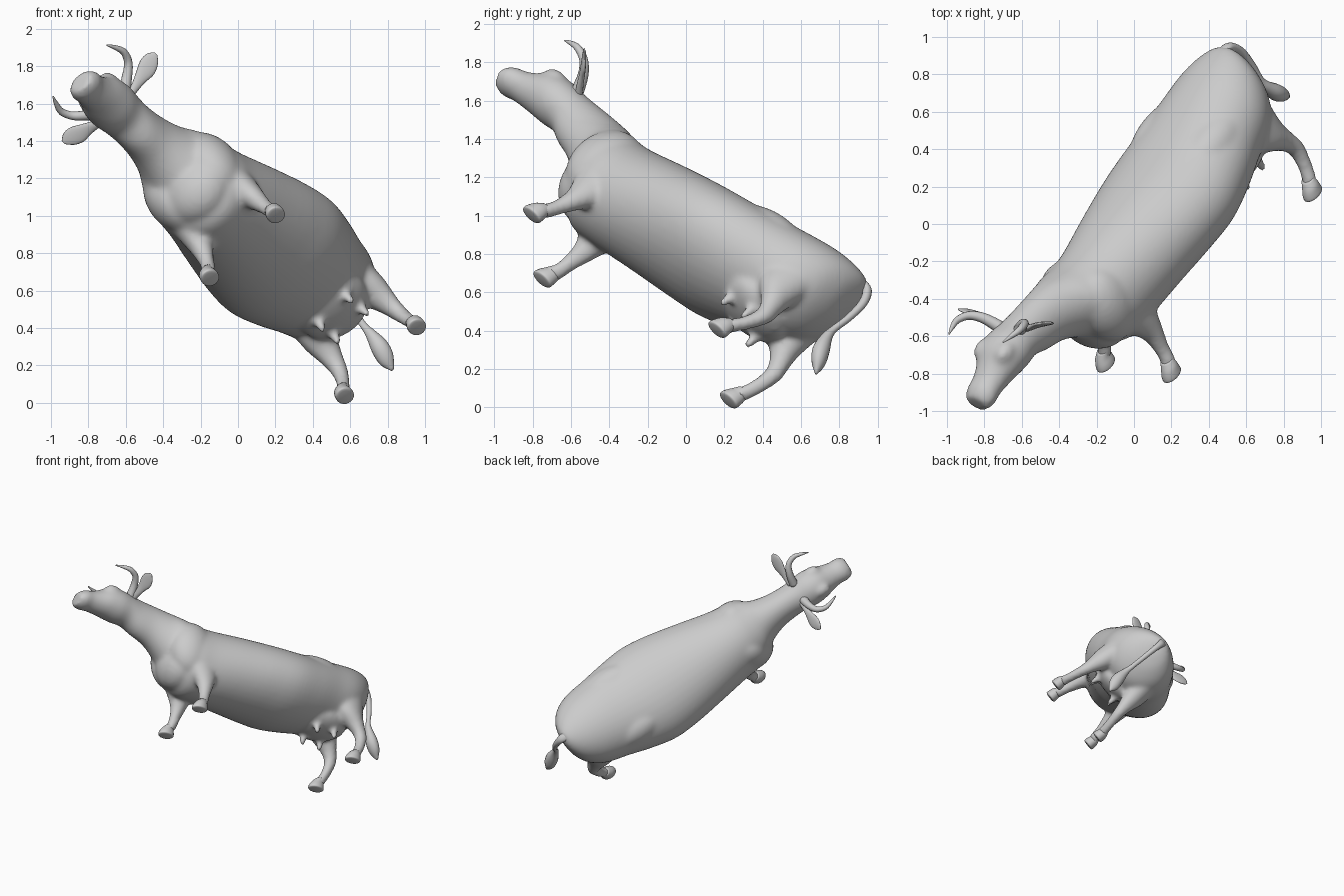
import bpy, bmesh, math
from mathutils import Vector, Matrix

if "Cube" in bpy.data.objects:
    bpy.data.objects.remove(bpy.data.objects["Cube"])

# Animal frame: a = forward, b = to its left, c = towards its back
F = Vector((-0.54, -0.71, 0.45)).normalized()
S = Vector((0.71, -0.12, 0.69))
S = (S - F * S.dot(F)).normalized()
U = F.cross(S)
POSE = Matrix.Translation(S * 0.68) @ Matrix((F, S, U)).transposed().to_4x4()
A, B, C = Vector((1, 0, 0)), Vector((0, 1, 0)), Vector((0, 0, 1))


def resample(rows, steps=4):
    """Catmull-Rom through all columns."""
    out = []
    for i in range(len(rows) - 1):
        p0, p1, p2, p3 = (rows[max(0, min(len(rows) - 1, i + k))] for k in (-1, 0, 1, 2))
        for j in range(steps):
            t = j / steps
            out.append([0.5 * (2 * q + (r - p) * t + (2 * p - 5 * q + 4 * r - s) * t * t
                               + (3 * q - p - 3 * r + s) * t ** 3)
                        for p, q, r, s in zip(p0, p1, p2, p3)])
    return out + [list(rows[-1])]


def loft(bm, rows, u, v, n=24):
    """Closed loft of ellipses; rows are (a, b, c, radius_u, radius_v)."""
    rings = []
    for a, b, c, ru, rv in resample(rows):
        o = Vector((a, b, c))
        rings.append([bm.verts.new(o + u * (ru * math.cos(2 * math.pi * k / n))
                                   + v * (rv * math.sin(2 * math.pi * k / n))) for k in range(n)])
    for r, q in zip(rings, rings[1:]):
        for k in range(n):
            bm.faces.new((r[k], r[(k + 1) % n], q[(k + 1) % n], q[k]))
    bm.faces.new(rings[0][::-1])
    bm.faces.new(rings[-1])


def ball(bm, centre, radii):
    m = Matrix.Translation(centre) @ Matrix.Diagonal((*radii, 1))
    bmesh.ops.create_uvsphere(bm, u_segments=24, v_segments=16, radius=1, matrix=m)


def finish(bm, name, voxel=None):
    bmesh.ops.recalc_face_normals(bm, faces=bm.faces)
    bm.transform(POSE)
    me = bpy.data.meshes.new(name)
    bm.to_mesh(me)
    bm.free()
    for p in me.polygons:
        p.use_smooth = True
    ob = bpy.data.objects.new(name, me)
    bpy.context.collection.objects.link(ob)
    if voxel:
        r = ob.modifiers.new("Blend", 'REMESH')
        r.mode, r.voxel_size, r.use_smooth_shade = 'VOXEL', voxel, True
        s = ob.modifiers.new("Soften", 'SMOOTH')
        s.factor, s.iterations = 0.5, 14
    return ob


def flip(rows, side):
    return [(r[0], r[1] * side, *r[2:]) for r in rows]


# Trunk, neck and head: (a, c, half width, half height)
TRUNK = [(-.665, .72, .05, .06), (-.64, .67, .14, .15), (-.57, .61, .235, .225),
         (-.45, .57, .30, .265), (-.28, .54, .335, .275), (-.1, .505, .375, .28),
         (.1, .48, .405, .285), (.3, .475, .39, .285), (.55, .47, .345, .285),
         (.8, .46, .295, .285), (.94, .47, .275, .285), (1.04, .53, .24, .25),
         (1.13, .60, .175, .205), (1.25, .66, .137, .165), (1.38, .695, .125, .145),
         (1.47, .725, .13, .125), (1.56, .735, .14, .13), (1.65, .735, .13, .12),
         (1.73, .715, .104, .095), (1.80, .70, .092, .078), (1.86, .69, .095, .075),
         (1.912, .68, .07, .052)]
FRONT_LEG = [(.90, .15, .42, .15, .11), (.855, .17, .29, .115, .088), (.845, .195, .18, .067, .06),
             (.86, .215, .08, .045, .043), (.875, .23, .02, .042, .042), (.895, .24, -.03, .046, .046)]
HIND_LEG = [(-.41, .17, .50, .16, .11), (-.44, .19, .36, .12, .095), (-.505, .208, .26, .07, .063),
            (-.54, .222, .18, .05, .047), (-.525, .24, .09, .042, .04),
            (-.495, .255, .02, .042, .04), (-.465, .265, -.03, .045, .045)]

bm = bmesh.new()
loft(bm, [(a, 0, c, w, h) for a, c, w, h in TRUNK], B, C, 40)
ball(bm, (.98, 0, .41), (.16, .21, .20))             # brisket
ball(bm, (-.28, 0, .32), (.23, .21, .10))            # udder
for side in (1, -1):
    loft(bm, flip(FRONT_LEG, side), A, B)
    loft(bm, flip(HIND_LEG, side), A, B)
    ball(bm, (.95, .13 * side, .49), (.18, .15, .225))   # shoulder
    ball(bm, (-.13, .19 * side, .62), (.26, .135, .13))  # hip bone
    ball(bm, (1.63, .075 * side, .80), (.075, .053, .055))  # brow
    for a in (-.22, -.37):                               # teats
        loft(bm, flip([(a, .10, .27, .035, .035), (a, .105, .21, .027, .027),
                       (a, .11, .165, .02, .02)], side), A, B, 12)
finish(bm, "body", 0.014)

# Hooves, ears and horns on both sides
for side, label in ((1, "left"), (-1, "right")):
    for leg, a, b in (("front", .905, .245), ("hind", -.46, .268)):
        bm = bmesh.new()
        loft(bm, flip([(a - .015, b - .008, .01, .036, .036), (a - .002, b, -.02, .05, .043),
                       (a + .006, b, -.05, .06, .048), (a + .01, b, -.075, .062, .048),
                       (a + .01, b, -.082, .045, .036)], side), A, B, 20)
        finish(bm, f"{leg}_hoof_{label}")

    bm = bmesh.new()
    loft(bm, flip([(1.45, .08, .80, .02, .022), (1.45, .14, .82, .018, .024),
                   (1.45, .20, .845, .015, .036), (1.45, .26, .865, .013, .052),
                   (1.452, .31, .88, .010, .042), (1.455, .345, .888, .004, .012)], side),
         (A - C).normalized(), (A + C).normalized(), 16)
    finish(bm, f"ear_{label}")

    # horn rings follow the outward, forward and inward curl
    bm = bmesh.new()
    path = resample([(1.475, .07, .81, .035), (1.485, .145, .88, .028), (1.515, .205, .922, .023),
                     (1.575, .232, .945, .019), (1.635, .22, .955, .013), (1.69, .20, .96, .004)])
    rings = []
    for i, p in enumerate(path):
        q0, q1 = path[max(i - 1, 0)], path[min(i + 1, len(path) - 1)]
        t = (Vector(q1[:3]) - Vector(q0[:3])).normalized()
        v = t.cross(Vector((.5, -.5, .7))).normalized()
        w = t.cross(v)
        rings.append([])
        for k in range(12):
            g = k * math.pi / 6
            x = Vector(p[:3]) + (v * math.cos(g) + w * math.sin(g)) * p[3]
            rings[-1].append(bm.verts.new((x.x, x.y * side, x.z)))
    for r, q in zip(rings, rings[1:]):
        for k in range(12):
            bm.faces.new((r[k], r[(k + 1) % 12], q[(k + 1) % 12], q[k]))
    bm.faces.new(rings[0])
    bm.faces.new(rings[-1])
    finish(bm, f"horn_{label}")

# Tail with a broad tuft
bm = bmesh.new()
loft(bm, [(-.57, 0, .80, .04, .04), (-.65, 0, .795, .028, .033), (-.695, 0, .755, .024, .026),
          (-.725, 0, .68, .024, .022), (-.735, 0, .57, .022, .02), (-.73, 0, .47, .022, .02),
          (-.74, 0, .41, .03, .03), (-.775, -.01, .33, .045, .05), (-.815, -.025, .265, .036, .046),
          (-.85, -.04, .21, .006, .008)], (A - C * 0.6).normalized(), B, 16)
finish(bm, "tail")
